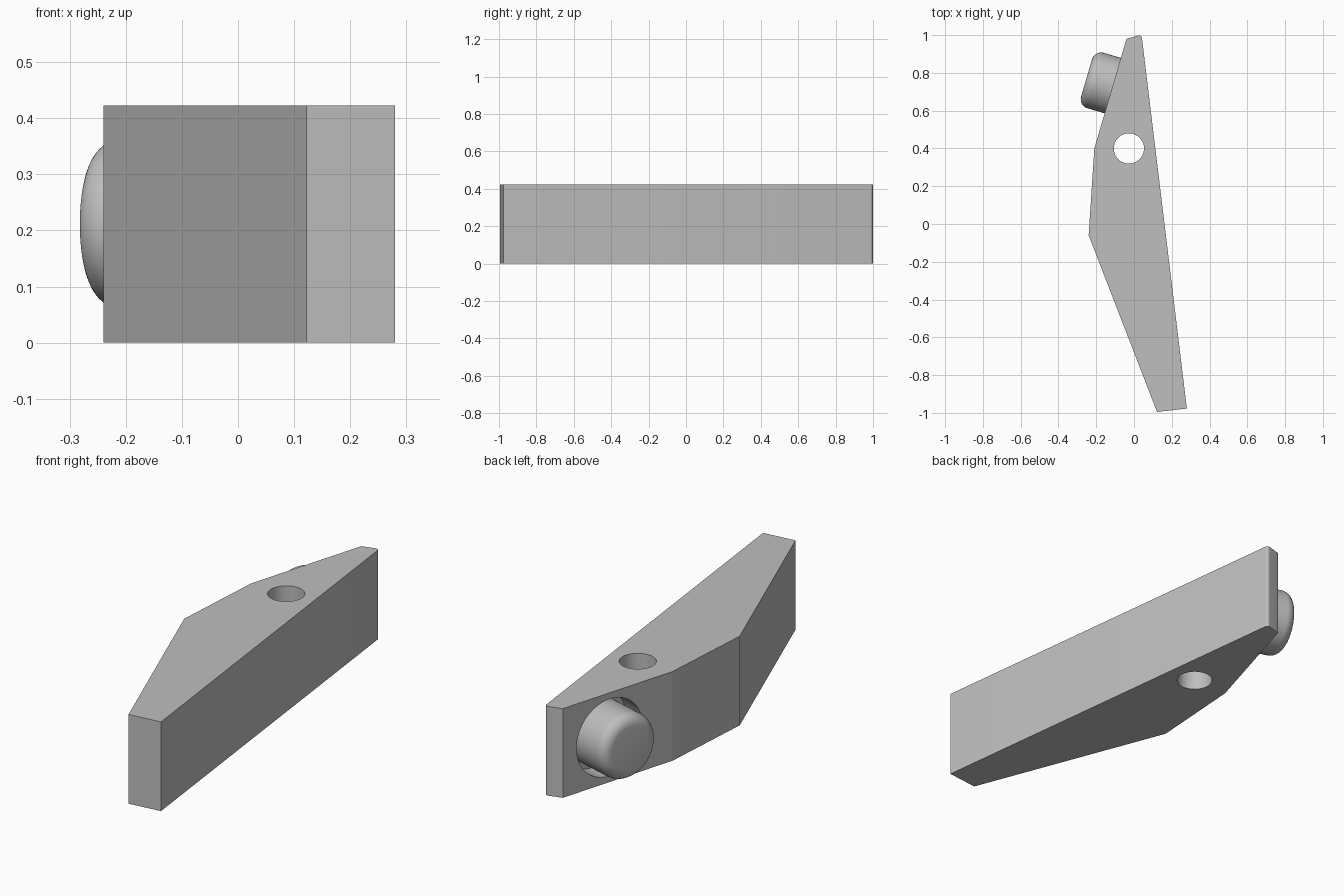
import bpy
import bmesh
import math
from mathutils import Matrix, Vector

cube = bpy.data.objects.get("Cube")
if cube:
    bpy.data.objects.remove(cube, do_unlink=True)

HEIGHT = 0.423
SLANT_MID = Vector((-0.113, 0.733, HEIGHT / 2))   # centre of the slanted side
OUTWARD = Vector((-0.96, 0.281, 0)).normalized()  # its outward direction
RECESS_DEPTH = 0.11

grey = bpy.data.materials.new("plain grey")
grey.use_nodes = True
colour = (0.52, 0.52, 0.52, 1)
grey.diffuse_color = colour
grey.node_tree.nodes["Principled BSDF"].inputs["Base Color"].default_value = colour


def add_object(name, bm):
    bmesh.ops.recalc_face_normals(bm, faces=bm.faces)
    mesh = bpy.data.meshes.new(name)
    bm.to_mesh(mesh)
    bm.free()
    mesh.materials.append(grey)
    obj = bpy.data.objects.new(name, mesh)
    bpy.context.collection.objects.link(obj)
    return obj


def cylinder(name, radius, start, end, origin, axis, fillet=0):
    """Cylinder along axis from start to end, with an optional rounded end rim."""
    bm = bmesh.new()
    bmesh.ops.create_cone(bm, cap_ends=True, segments=64, radius1=radius,
                          radius2=radius, depth=end - start)
    if fillet:
        top = max(v.co.z for v in bm.verts)
        rim = [e for e in bm.edges if all(v.co.z > top - 1e-4 for v in e.verts)]
        bmesh.ops.bevel(bm, geom=rim, offset=fillet, segments=8, profile=0.5,
                        affect='EDGES')
    turn = axis.to_track_quat('Z', 'Y').to_matrix().to_4x4()
    place = Matrix.Translation(origin + axis * (start + end) / 2)
    bmesh.ops.transform(bm, matrix=place @ turn, verts=bm.verts)
    return add_object(name, bm)


def activate(obj):
    bpy.ops.object.select_all(action='DESELECT')
    obj.select_set(True)
    bpy.context.view_layer.objects.active = obj


def cut(obj, cutter):
    cutter.hide_render = True
    mod = obj.modifiers.new("cut", 'BOOLEAN')
    mod.operation = 'DIFFERENCE'
    mod.solver = 'EXACT'
    mod.object = cutter
    activate(obj)
    bpy.ops.object.modifier_apply(modifier=mod.name)
    bpy.data.objects.remove(cutter, do_unlink=True)


# Body: tapered outline extruded upward, one tip corner rounded
outline = [(0.122, -0.995), (0.28, -0.977), (0.04, 1.003), (-0.04, 0.98),
           (-0.21, 0.40), (-0.24, -0.06)]
bm = bmesh.new()
base = bm.faces.new([bm.verts.new((x, y, 0)) for x, y in outline])
extruded = bmesh.ops.extrude_face_region(bm, geom=[base])
moved = [g for g in extruded["geom"] if isinstance(g, bmesh.types.BMVert)]
bmesh.ops.translate(bm, vec=(0, 0, HEIGHT), verts=moved)
tip = [e for e in bm.edges if all(v.co.y > 1 for v in e.verts)]
bmesh.ops.bevel(bm, geom=tip, offset=0.018, segments=5, profile=0.5, affect='EDGES')
body = add_object("body", bm)

# Vertical through hole and round recess in the slanted side
cut(body, cylinder("pivot_hole_cutter", 0.08, -0.1, HEIGHT + 0.1,
                   Vector((-0.027, 0.40, 0)), Vector((0, 0, 1))))
cut(body, cylinder("recess_cutter", 0.182, -RECESS_DEPTH, 0.1, SLANT_MID, OUTWARD))

# Round button standing in the recess
button = cylinder("button", 0.153, -RECESS_DEPTH - 0.005, 0.144, SLANT_MID,
                  OUTWARD, fillet=0.05)

for part in (body, button):
    activate(part)
    bpy.ops.object.shade_smooth_by_angle(angle=math.radians(30 if part is button else 12))
